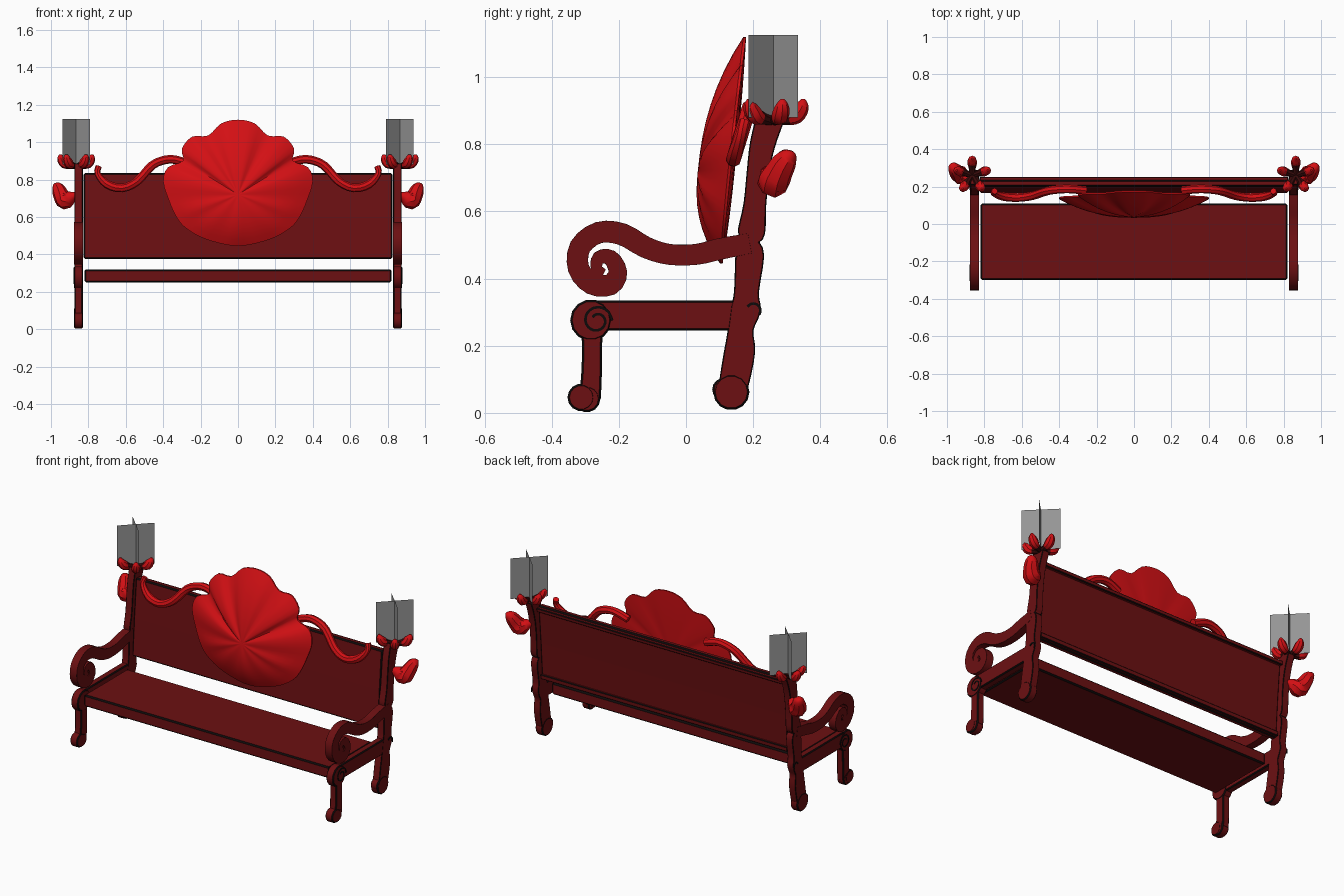
import bpy, bmesh, math
from mathutils import Vector, Matrix

if "Cube" in bpy.data.objects:
    bpy.data.objects.remove(bpy.data.objects["Cube"])


def material(name, color):
    m = bpy.data.materials.new(name)
    m.use_nodes = True
    m.diffuse_color = (*color, 1)
    m.node_tree.nodes["Principled BSDF"].inputs["Base Color"].default_value = (*color, 1)
    return m


wood = material("dark red wood", (0.15, 0.005, 0.006))
black = material("black edging", (0.004, 0.003, 0.003))
red = material("bright red", (0.65, 0.005, 0.007))
maroon = material("deep maroon", (0.04, 0.003, 0.003))
grey = material("pale grey glass", (0.3, 0.3, 0.3))


def finish(name, bm, mats, mirror=False, edge=0, smooth=True):
    bmesh.ops.recalc_face_normals(bm, faces=bm.faces)
    me = bpy.data.meshes.new(name)
    bm.to_mesh(me)
    bm.free()
    ob = bpy.data.objects.new(name, me)
    bpy.context.collection.objects.link(ob)
    for m in mats:
        me.materials.append(m)
    if smooth:
        bpy.ops.object.select_all(action='DESELECT')
        ob.select_set(True)
        bpy.context.view_layer.objects.active = ob
        bpy.ops.object.shade_smooth_by_angle(angle=math.radians(40))
    if edge:
        b = ob.modifiers.new("edging", 'BEVEL')
        b.width, b.segments, b.material = edge, 1, 1
        b.limit_method, b.angle_limit = 'ANGLE', math.radians(55)
    if mirror:
        ob.modifiers.new("other side", 'MIRROR').use_mirror_merge = False
    return ob


def smooth_path(pts, n=3, closed=False):
    # Catmull-Rom interpolation of tuples of any length
    pts = [Vector(p) for p in pts]
    k, out = len(pts), []
    for i in range(k if closed else k - 1):
        get = lambda j: pts[j % k] if closed else pts[max(0, min(k - 1, j))]
        a, b, c, d = (get(i + j) for j in (-1, 0, 1, 2))
        for s in range(n):
            t = s / n
            out.append(0.5 * (2 * b + (c - a) * t + (2 * a - 5 * b + 4 * c - d) * t * t
                              + (3 * b - a - 3 * c + d) * t ** 3))
    return out if closed else out + [pts[-1]]


def ribbon(name, pts, x0=0.83, x1=0.875, n=3, mats=(wood, black), edge=0.006):
    # a band (y, z, half width) in the side plane, given thickness in x
    path = smooth_path(pts, n)
    bm, rows = bmesh.new(), []
    for i, p in enumerate(path):
        d = (path[min(i + 1, len(path) - 1)] - path[max(i - 1, 0)]).xy.normalized()
        l, r = (p.xy + s * p.z * Vector((-d.y, d.x)) for s in (1, -1))
        rows.append([bm.verts.new((x, *q)) for x, q in ((x0, l), (x1, l), (x1, r), (x0, r))])
    for a, b in zip(rows, rows[1:]):
        for j in range(4):
            bm.faces.new((a[j], a[j - 1], b[j - 1], b[j]))
    bm.faces.new(rows[0])
    bm.faces.new(rows[-1])
    return finish(name, bm, mats, True, edge)


def disc(name, y, z, r, x0=0.828, x1=0.877):
    bm = bmesh.new()
    m = Matrix.Translation(((x0 + x1) / 2, y, z)) @ Matrix.Rotation(math.pi / 2, 4, 'Y')
    bmesh.ops.create_cone(bm, cap_ends=True, segments=14, radius1=r, radius2=r,
                          depth=x1 - x0, matrix=m)
    finish(name, bm, (wood, black), True, 0.006)


def add_tube(bm, pts, sides=8, n=3):
    # a tapering tube through (x, y, z, radius)
    path, rows = smooth_path(pts, n), []
    for i, p in enumerate(path):
        d = (path[min(i + 1, len(path) - 1)] - path[max(i - 1, 0)]).xyz.normalized()
        u = d.cross(Vector((0, 1, 0.1))).normalized()
        v = d.cross(u)
        rows.append([bm.verts.new(p.xyz + p.w * (u * math.cos(a) + v * math.sin(a)))
                     for a in (math.tau * j / sides for j in range(sides))])
    for a, b in zip(rows, rows[1:]):
        for j in range(sides):
            bm.faces.new((a[j], a[j - 1], b[j - 1], b[j]))
    bm.faces.new(rows[0])
    bm.faces.new(rows[-1])


def slab(name, x, profile, edge=0.008):
    # a side profile (y, z) swept across the full width
    bm = bmesh.new()
    f = bm.faces.new([bm.verts.new((-x, y, z)) for y, z in profile])
    g = bmesh.ops.extrude_face_region(bm, geom=[f])["geom"]
    bmesh.ops.translate(bm, vec=(2 * x, 0, 0), verts=[v for v in g if isinstance(v, bmesh.types.BMVert)])
    finish(name, bm, (wood, black), edge=edge, smooth=False)


# Seat and backrest
slab("seat", 0.82, [(-0.30, 0.25), (0.11, 0.25), (0.11, 0.32), (-0.30, 0.32)])
slab("backrest", 0.825, [(0.165, 0.375), (0.20, 0.375), (0.215, 0.60), (0.235, 0.835),
                         (0.20, 0.835), (0.18, 0.60)])
slab("backrest_top_rail", 0.825, [(0.222, 0.80), (0.25, 0.80), (0.253, 0.825), (0.224, 0.825)], 0.005)
slab("backrest_bottom_rail", 0.825, [(0.19, 0.38), (0.212, 0.38), (0.214, 0.41), (0.19, 0.41)], 0.005)

# Side frames
ribbon("back_post", [(0.135, 0.06, 0.04), (0.145, 0.10, 0.045), (0.16, 0.185, 0.046),
                     (0.163, 0.25, 0.038), (0.178, 0.31, 0.045), (0.18, 0.36, 0.037),
                     (0.19, 0.47, 0.043), (0.187, 0.51, 0.031), (0.195, 0.54, 0.041),
                     (0.205, 0.62, 0.034), (0.215, 0.72, 0.034), (0.228, 0.80, 0.038),
                     (0.25, 0.875, 0.042)])
disc("back_foot", 0.135, 0.062, 0.054)
disc("back_foot_toe", 0.112, 0.07, 0.034, 0.829, 0.876)
ribbon("front_leg", [(-0.28, 0.27, 0.032), (-0.28, 0.18, 0.030), (-0.282, 0.10, 0.031),
                     (-0.288, 0.04, 0.034)])
disc("front_foot", -0.312, 0.046, 0.041)
disc("front_foot_heel", -0.295, 0.042, 0.04, 0.829, 0.876)
ribbon("seat_rail", [(-0.27, 0.29, 0.045), (0.0, 0.29, 0.045), (0.18, 0.29, 0.045)], 0.831, 0.874)
disc("seat_rail_scroll", -0.283, 0.276, 0.062)
ribbon("armrest", [(0.19, 0.505, 0.030), (0.10, 0.488, 0.032), (0.03, 0.472, 0.031),
                   (-0.05, 0.472, 0.031), (-0.12, 0.493, 0.032), (-0.19, 0.532, 0.033),
                   (-0.26, 0.537, 0.032), (-0.315, 0.495, 0.032), (-0.32, 0.43, 0.032),
                   (-0.28, 0.385, 0.033), (-0.225, 0.382, 0.032), (-0.203, 0.42, 0.028),
                   (-0.225, 0.462, 0.024), (-0.26, 0.462, 0.02), (-0.266, 0.43, 0.017),
                   (-0.245, 0.415, 0.014)], 0.829, 0.876)


# Carved spiral lines on the outer faces
def spiral(name, y, z, r0, r1, start, turns, steps=14):
    pts = []
    for i in range(steps + 1):
        t = i / steps
        a, r = start + math.tau * turns * t, r0 + (r1 - r0) * t
        pts.append((y + r * math.cos(a), z + r * math.sin(a), 0.004))
    ribbon(name, pts, 0.875, 0.879, 2, (black,), 0)


spiral("rail_scroll_line", -0.265, 0.275, 0.045, 0.016, 0, 1.4)
spiral("post_scroll_line", 0.20, 0.305, 0.022, 0.02, -0.6, 0.5, 6)

# Shell crest: ridged fan outline (x, z, groove depth) around a hub
half = [(0.09, 1.10, 0), (0.16, 1.035, 1), (0.245, 1.03, 0), (0.30, 0.965, 0), (0.295, 0.90, 1),
        (0.375, 0.865, 0), (0.40, 0.79, 0), (0.37, 0.69, 0.5), (0.335, 0.61, 0), (0.29, 0.55, 0.5),
        (0.205, 0.495, 0.2), (0.10, 0.46, 0.4)]
outline = smooth_path([(0, 1.12, 0)] + half + [(0, 0.445, 0)]
                      + [(-x, z, g) for x, z, g in reversed(half)], 3, True)
hub = Vector((0, 0.72))


def shell_edge(z):
    return 0.105 + 0.07 * ((z - 0.44) / 0.68) ** 1.2 if z > 0.44 else 0.105


bm = bmesh.new()
for side, depth in ((-1, 0.09), (1, 0.012)):
    rings = []
    for k in range(1, 9):
        t = k / 8
        ring = []
        for p in outline:
            q = hub + (p.xy - hub) * t
            bulge = depth * (1 - t ** 2.4) * (1 - 0.35 * p.z * t) + 0.004
            ring.append(bm.verts.new((q.x, shell_edge(q.y) + side * bulge, q.y)))
        rings.append(ring)
    middle = bm.verts.new((0, shell_edge(hub.y) + side * (depth + 0.004), hub.y))
    for j in range(len(outline)):
        bm.faces.new((middle, rings[0][j - 1], rings[0][j]))
        for a, b in zip(rings, rings[1:]):
            bm.faces.new((a[j], a[j - 1], b[j - 1], b[j]))
    if side < 0:
        front_rim = rings[-1]
for j in range(len(outline)):
    bm.faces.new((front_rim[j], front_rim[j - 1], rings[-1][j - 1], rings[-1][j]))
finish("shell_crest", bm, (red,))

# Curling vines beside the shell
bm = bmesh.new()
vine = [(0.26, 0.88), (0.33, 0.905), (0.39, 0.905), (0.46, 0.875), (0.54, 0.79), (0.62, 0.755),
        (0.70, 0.775), (0.75, 0.83), (0.745, 0.87)]
add_tube(bm, [(x, 0.14 + (z - 0.75) * 0.3, z, 0.023 - 0.006 * (x > 0.72)) for x, z in vine])
finish("vine", bm, (red,), True)

# Leaf buds on the outer side of the posts
bm = bmesh.new()
add_tube(bm, [(0.865, 0.235, 0.72, 0.015), (0.895, 0.25, 0.705, 0.035), (0.925, 0.26, 0.69, 0.05),
              (0.945, 0.275, 0.715, 0.043), (0.96, 0.295, 0.75, 0.036), (0.97, 0.31, 0.772, 0.022),
              (0.972, 0.314, 0.78, 0.008)])
finish("leaf_bud", bm, (red,), True)

# Five-petalled cups on the posts, dark towards the centre
centre = Vector((0.865, 0.26, 0))
bm = bmesh.new()
for i in range(5):
    a = math.tau * (i / 5 + 0.05)
    add_tube(bm, [(centre.x + r * math.cos(a), centre.y + r * math.sin(a), z, w) for r, z, w in
                  ((0, 0.87, 0.014), (0.035, 0.875, 0.018), (0.065, 0.885, 0.026),
                   (0.083, 0.907, 0.023), (0.088, 0.925, 0.014), (0.088, 0.935, 0.005))])
for f in bm.faces:
    f.material_index = int((f.calc_center_median().xy - centre.xy).length < 0.052)
finish("petal_cup", bm, (red, maroon), True)

# Crossed glass panes standing in the cups
bm = bmesh.new()
for a in (math.pi / 4, -math.pi / 4):
    d = Vector((math.cos(a), math.sin(a), 0)) * 0.105
    bm.faces.new([bm.verts.new(centre + s * d + Vector((0, 0, z)))
                  for s, z in ((-1, 0.88), (1, 0.88), (1, 1.125), (-1, 1.125))])
finish("lamp_pane", bm, (grey,), True, smooth=False)
